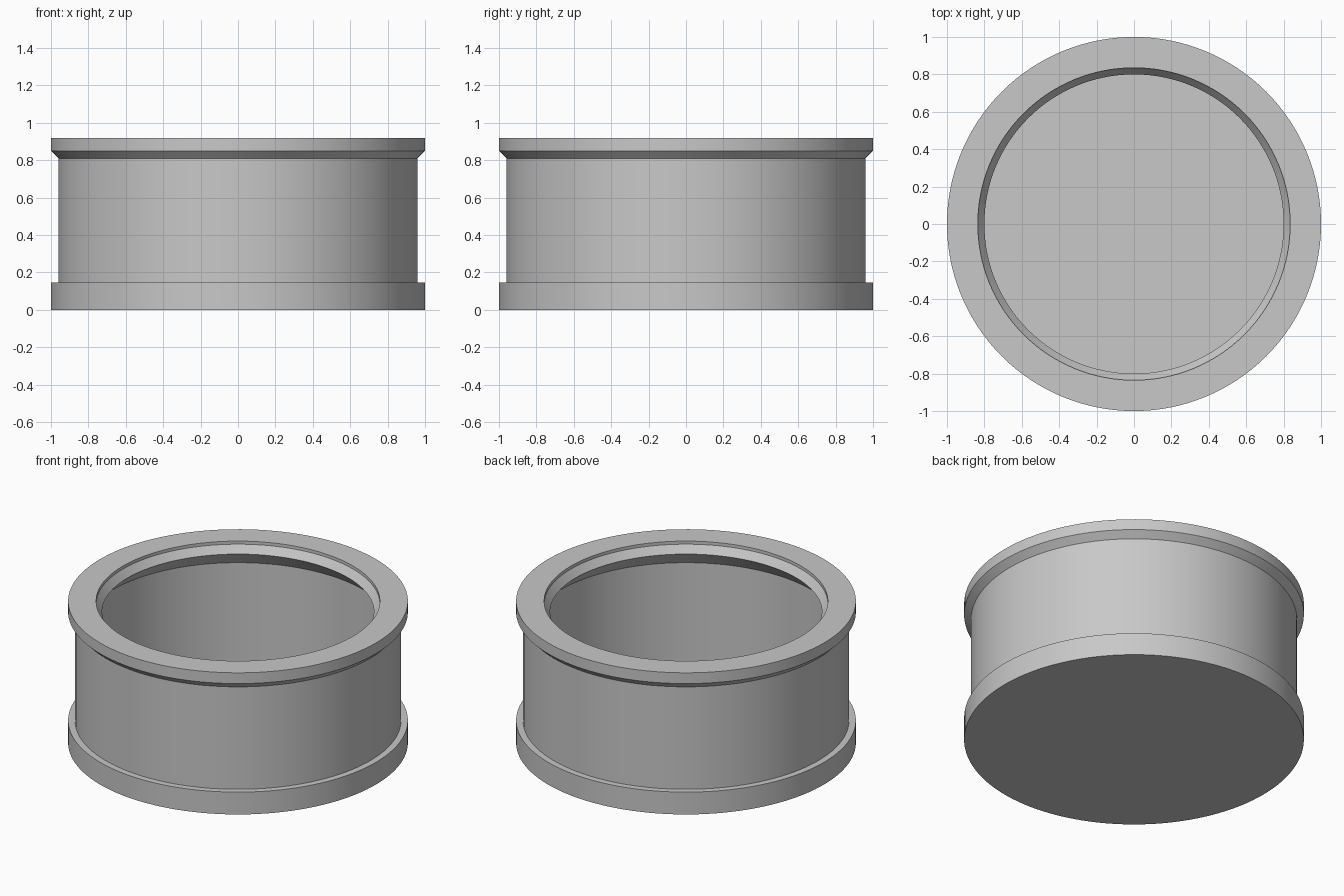
import bpy
import bmesh
import math

SEGMENTS = 128

cube = bpy.data.objects.get("Cube")
if cube:
    bpy.data.objects.remove(cube, do_unlink=True)

# Single plain grey
grey = bpy.data.materials.new("light_grey")
grey.use_nodes = True
colour = (0.58, 0.58, 0.58, 1.0)
grey.diffuse_color = colour
grey.node_tree.nodes["Principled BSDF"].inputs["Base Color"].default_value = colour


def lathe(name, profile, material):
    """Spin a (radius, height) profile about z into a smooth solid."""
    bm = bmesh.new()
    verts = [bm.verts.new((r, 0, z)) for r, z in profile]
    edges = [bm.edges.new(pair) for pair in zip(verts, verts[1:])]
    bmesh.ops.spin(bm, geom=verts + edges, cent=(0, 0, 0), axis=(0, 0, 1),
                   angle=math.tau, steps=SEGMENTS, use_duplicate=False)
    bmesh.ops.remove_doubles(bm, verts=bm.verts, dist=0.0001)
    bmesh.ops.recalc_face_normals(bm, faces=bm.faces)
    mesh = bpy.data.meshes.new(name)
    bm.to_mesh(mesh)
    bm.free()
    mesh.materials.append(material)
    obj = bpy.data.objects.new(name, mesh)
    bpy.context.collection.objects.link(obj)
    bpy.ops.object.select_all(action="DESELECT")
    obj.select_set(True)
    bpy.context.view_layer.objects.active = obj
    bpy.ops.object.shade_smooth_by_angle(angle=math.radians(25))
    return obj


# Base flange, outer wall, flared rim, inner lip with undercut, then floor
lathe("round_container", [
    (0, 0), (1, 0), (1, 0.145), (0.96, 0.145),
    (0.96, 0.81), (1, 0.85), (1, 0.92),
    (0.835, 0.92), (0.835, 0.90), (0.80, 0.852),
    (0.91, 0.745), (0.91, 0.08), (0, 0.08),
], grey)
